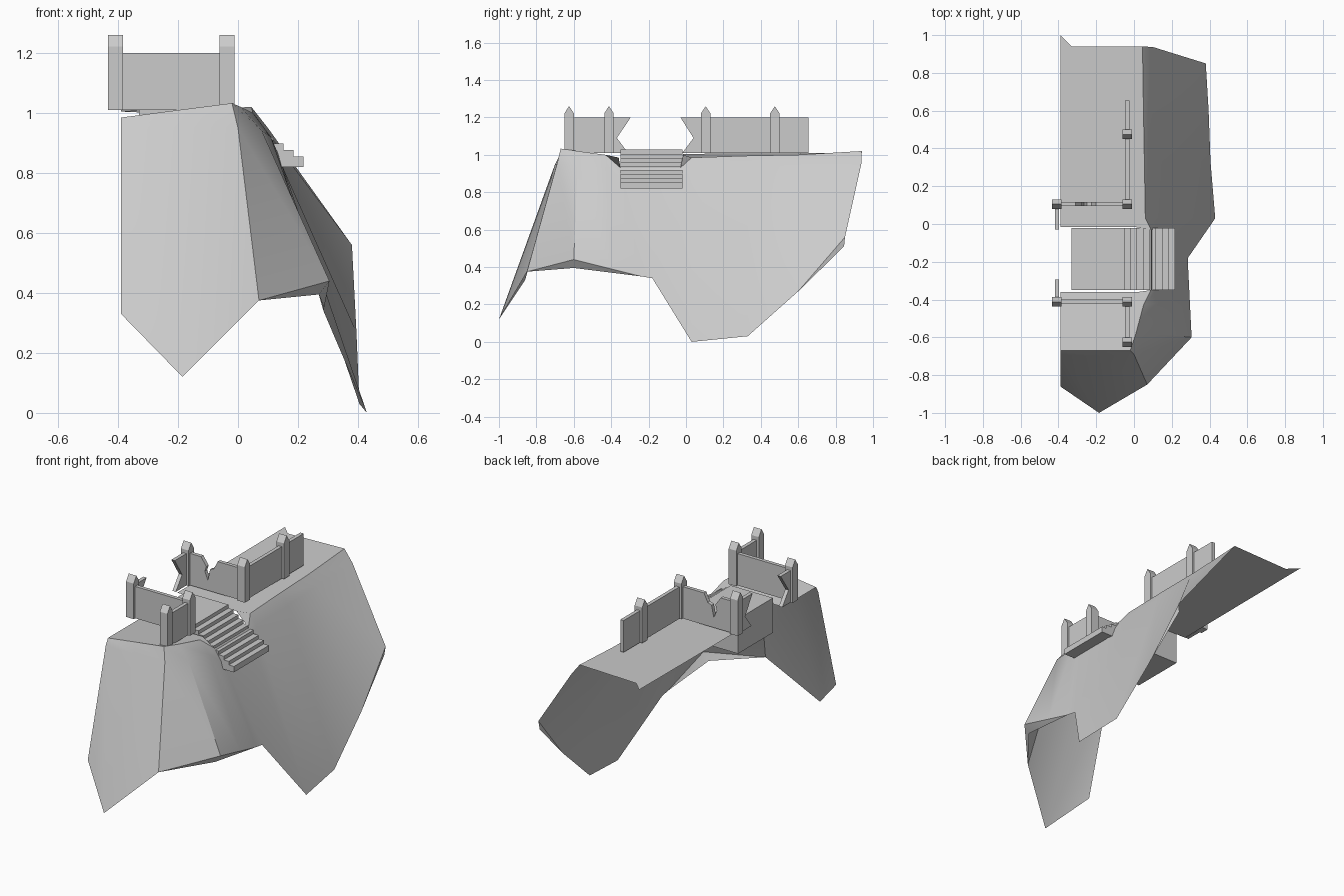
import bpy, bmesh
from mathutils import Vector

if "Cube" in bpy.data.objects:
    bpy.data.objects.remove(bpy.data.objects["Cube"])


def add_object(name, bm):
    mesh = bpy.data.meshes.new(name)
    bm.to_mesh(mesh)
    bm.free()
    obj = bpy.data.objects.new(name, mesh)
    bpy.context.collection.objects.link(obj)
    return obj


def prism(name, profile, axis, lo, hi):
    """Extrude a (horizontal, z) profile along x or y between lo and hi."""
    bm = bmesh.new()
    place = (lambda a, z, t: (t, a, z)) if axis == 'x' else (lambda a, z, t: (a, t, z))
    face = bm.faces.new([bm.verts.new(place(a, z, lo)) for a, z in profile])
    ext = bmesh.ops.extrude_face_region(bm, geom=[face])
    verts = [v for v in ext['geom'] if isinstance(v, bmesh.types.BMVert)]
    bmesh.ops.translate(bm, verts=verts, vec=Vector(place(0, 0, hi - lo)))
    bmesh.ops.recalc_face_normals(bm, faces=bm.faces)
    return add_object(name, bm)


# Cliff columns: top rim, shoulder, bottom rim
columns = [
    ((-.39, -.67, .985), (-.39, -.69, .95), (-.39, -.86, .33)),
    ((-.20, -.67, 1.01), (-.20, -.70, .95), (-.185, -1.0, .12)),
    ((-.02, -.67, 1.033), (.00, -.69, .95), (.07, -.85, .375)),
    ((.01, -.58, 1.02), (.08, -.58, .94), (.305, -.60, .44)),
    ((.05, -.43, 1.0), (.11, -.42, .92), (.295, -.40, .39)),
    ((.09, -.35, .93), (.14, -.33, .85), (.287, -.24, .35)),
    ((.09, -.03, .93), (.14, -.06, .85), (.285, -.18, .34)),
    ((.06, .03, .985), (.10, .03, .92), (.43, .03, 0)),
    ((.055, .33, .995), (.10, .33, .93), (.405, .33, .03)),
    ((.05, .60, 1.0), (.095, .60, .94), (.395, .60, .27)),
    ((.045, .94, 1.02), (.10, .937, .95), (.38, .85, .56)),
]
bm = bmesh.new()
grid = [[bm.verts.new(p) for p in col] for col in columns]
for a, b in zip(grid, grid[1:]):
    for r in range(2):
        bm.faces.new((a[r], a[r + 1], b[r + 1], b[r]))
tops = [col[0] for col in grid]

# Front and back plateaus either side of the stair notch
new = lambda pts: [bm.verts.new(p) for p in pts]
bm.faces.new(tops[:6] + new([(.02, -.36, .985), (-.39, -.36, .985)]))
bm.faces.new(tops[6:] + new([(-.33, .94, 1.01), (-.39, 1.0, 1.01),
                             (-.39, -.015, 1.005), (.0, -.015, 1.0)]))

# Small folded lips under the rim
lip = bm.verts.new((.27, -.60, .395))
for i, j in ((2, 3), (3, 4), (4, 5)):
    bm.faces.new((grid[i][2], lip, grid[j][2]))
bm.faces.new((grid[9][2], bm.verts.new((.375, .845, .51)), grid[10][2]))
bmesh.ops.recalc_face_normals(bm, faces=bm.faces)
bm.normal_update()
if max(bm.faces, key=lambda f: f.calc_center_median().z).normal.z < 0:
    bmesh.ops.reverse_faces(bm, faces=bm.faces)
cliff = add_object("cliff", bm)
bpy.context.view_layer.objects.active = cliff
cliff.select_set(True)
bpy.ops.object.shade_smooth_by_angle(angle=0.6)
cliff.select_set(False)

# Landing and steps as one solid
steps, x0, x1, z_top, z_low = 8, -.05, .218, 1.027, .82
run, rise = (x1 - x0) / steps, (z_top - .855) / steps
profile = [(-.33, z_low), (-.33, z_top), (x0, z_top)]
for k in range(steps):
    z = z_top - rise * (k + 1)
    profile += [(x0 + run * k, z), (x0 + run * (k + 1), z)]
profile.pop(2)
profile.insert(2, (x0, z_top))
profile.append((x1, z_low))
prism("stairs", profile, 'y', -.35, -.02)

# Posts with ridge caps
base, wall_top, h = 1.01, 1.20, .025
for i, (x, y) in enumerate([(-.408, .105), (-.036, .105), (-.036, .475),
                            (-.408, -.412), (-.036, -.412), (-.036, -.625)]):
    prism(f"post_{i}", [(y - h, base), (y + h, base), (y + h, 1.222),
                        (y, 1.26), (y - h, 1.222)], 'x', x - h, x + h)


def rect(a, b):
    return [(a, base), (b, base), (b, wall_top), (a, wall_top)]


# Intact walls
t = .011
prism("front_side_wall", rect(-.625, -.412), 'x', -.036 - t, -.036 + t)
prism("back_side_wall", rect(.105, .655), 'x', -.036 - t, -.036 + t)
prism("front_cross_wall", rect(-.408, -.036), 'y', -.412 - t, -.412 + t)

# Broken walls
prism("broken_cross_wall", [(-.408, base), (-.036, base), (-.036, 1.2), (-.20, 1.2),
                            (-.225, 1.15), (-.25, 1.14), (-.265, 1.07), (-.285, 1.12),
                            (-.275, 1.15), (-.31, 1.2), (-.408, 1.2)],
      'y', .105 - t, .105 + t)
prism("broken_front_stub", [(-.412, base), (-.31, base), (-.37, 1.09),
                            (-.295, 1.2), (-.412, 1.2)], 'x', -.408 - t, -.408 + t)
prism("broken_back_stub", [(.105, base), (-.02, base), (.04, 1.09),
                           (-.03, 1.2), (.105, 1.2)], 'x', -.408 - t, -.408 + t)
